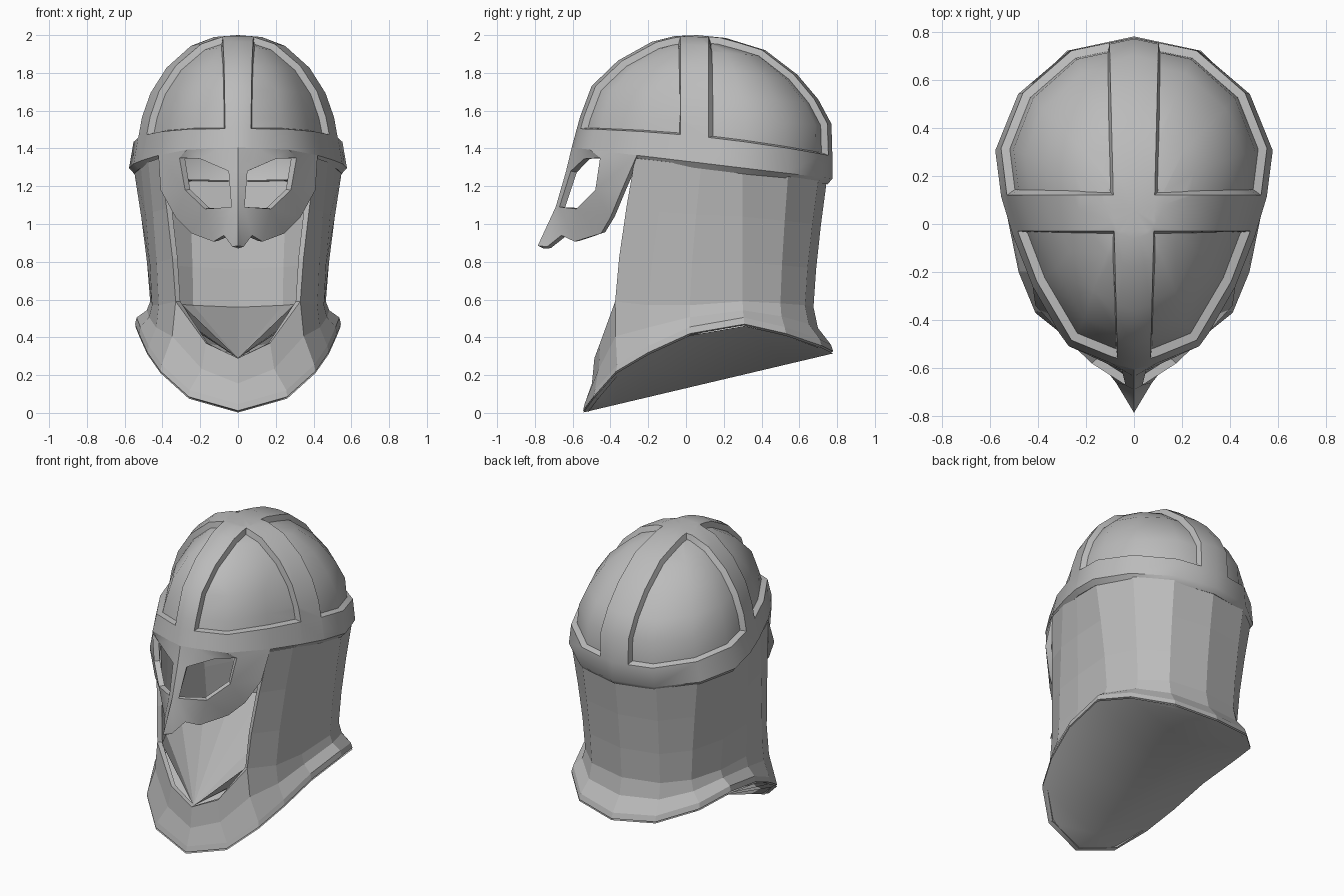
import bpy, bmesh, math
from mathutils import Vector

cube = bpy.data.objects.get("Cube")
if cube:
    bpy.data.objects.remove(cube, do_unlink=True)

steel = bpy.data.materials.new("steel_grey")
steel.use_nodes = True
steel.diffuse_color = (0.5, 0.5, 0.5, 1)
steel.node_tree.nodes["Principled BSDF"].inputs["Base Color"].default_value = steel.diffuse_color


def add_object(name, bm, mirror=False, thickness=0, smooth_angle=None):
    """Turn a bmesh into a finished object with its modifiers and shading."""
    mesh = bpy.data.meshes.new(name)
    bm.to_mesh(mesh)
    bm.free()
    mesh.materials.append(steel)
    obj = bpy.data.objects.new(name, mesh)
    bpy.context.collection.objects.link(obj)
    if mirror:
        modifier = obj.modifiers.new("mirror", "MIRROR")
        modifier.merge_threshold = 0.002
    if thickness:
        modifier = obj.modifiers.new("thickness", "SOLIDIFY")
        modifier.thickness = thickness
        modifier.offset = -1
    if smooth_angle:
        # Apply the modifiers first so that the new wall edges stay sharp
        bpy.ops.object.select_all(action="DESELECT")
        obj.select_set(True)
        bpy.context.view_layer.objects.active = obj
        bpy.ops.object.convert(target="MESH")
        bpy.ops.object.shade_smooth_by_angle(angle=math.radians(smooth_angle))


def face_outward(bm, direction):
    """Make all faces agree, then point them away from the inside."""
    bmesh.ops.recalc_face_normals(bm, faces=bm.faces[:])
    bm.normal_update()
    if sum(f.normal.dot(direction(f.calc_center_median())) * f.calc_area() for f in bm.faces) < 0:
        bmesh.ops.reverse_faces(bm, faces=bm.faces[:])
    bm.normal_update()


# Skull cap outline: position from front to back, and relative half width
OUTLINE = [(0, 0), (.02, .17), (.07, .47), (.25, .73), (.4, .87),
           (.52, .957), (.66, 1), (.83, .835), (.96, .47), (1, 0)]
# Tilted rings: front y, front z, back y, back z, half width, upward bow at the sides
RINGS = [(-.57, 1.385, .715, 1.225, .515, 0), (-.585, 1.375, .75, 1.21, .55, 0),
         (-.605, 1.405, .775, 1.24, .577, 0), (-.578, 1.505, .775, 1.36, .553, .028),
         (-.56, 1.57, .77, 1.53, .535, .015), (-.5, 1.73, .7, 1.66, .485, 0),
         (-.36, 1.865, .59, 1.79, .4, 0), (-.18, 1.965, .42, 1.92, .265, 0),
         (-.06, 1.995, .21, 1.985, .13, 0)]
APEX = (0, .06, 2)
BAND_LOW, BAND_TOP = RINGS[2], RINGS[3]


def ring_point(ring, t, w):
    front_y, front_z, back_y, back_z, half, bow = ring
    return Vector((w * half, front_y + t * (back_y - front_y),
                   front_z + t * (back_z - front_z) + bow * 4 * t * (1 - t)))


bm = bmesh.new()
loop = OUTLINE + [(t, -w) for t, w in OUTLINE[-2:0:-1]]
rows = [[bm.verts.new(ring_point(ring, t, w)) for t, w in loop] for ring in RINGS]
top = bm.verts.new(APEX)
for i in range(len(loop)):
    j = (i + 1) % len(loop)
    for low, high in zip(rows, rows[1:]):
        bm.faces.new((low[i], low[j], high[j], high[i]))
    bm.faces.new((rows[-1][i], rows[-1][j], top))
face_outward(bm, lambda c: c - Vector((0, .08, 1.3)))

# Cut along the edges of the crest band and the cross band
CREST, TAPER, CROSS_FRONT, CROSS_BACK = .083, .025, -.03, .12
cuts = [((side * CREST, 0, 0), (side, -TAPER, 0)) for side in (-1, 1)]
cuts += [((0, y, 0), (0, 1, 0)) for y in (CROSS_FRONT, CROSS_BACK)]
for point, normal in cuts:
    bmesh.ops.bisect_plane(bm, geom=bm.verts[:] + bm.edges[:] + bm.faces[:],
                           plane_co=point, plane_no=normal, dist=.0005)


def in_panel(face):
    c = face.calc_center_median()
    t = (c.y - BAND_TOP[0]) / (BAND_TOP[2] - BAND_TOP[0])
    above = c.z > ring_point(BAND_TOP, t, 0).z + .003
    return above and abs(c.x) > CREST + TAPER * c.y and not CROSS_FRONT < c.y < CROSS_BACK


# Sink the four panels between the bands
bm.normal_update()
bmesh.ops.inset_region(bm, faces=[f for f in bm.faces if in_panel(f)],
                       thickness=.014, depth=-.034, use_even_offset=True)
add_object("banded_skull_cap", bm, smooth_angle=45)

# Eye guard with nose piece: outer edge, centre line, top edge on the band, eye opening
BROW = [ring_point(BAND_LOW, t, w) for t, w in OUTLINE[:4]]
GUARD = [BROW[3], (.41, -.34, 1.18), (.33, -.4, 1.035), (.245, -.45, .95),
         (.13, -.59, .907), (.075, -.66, .94), (.03, -.735, .88), (0, -.785, .885),
         (0, -.69, 1.09), (0, -.635, 1.28), BROW[0], BROW[1],
         BROW[2], (.31, -.455, 1.35), (.2, -.54, 1.345), (.05, -.61, 1.28),
         (.035, -.67, 1.09), (.175, -.58, 1.08), (.28, -.48, 1.18)]
GUARD_FACES = [(0, 12, 13), (0, 13, 18, 1), (1, 18, 2), (2, 18, 17, 3), (3, 17, 4),
               (4, 17, 16, 5), (5, 16, 8), (5, 8, 6), (6, 8, 7), (8, 16, 15, 9),
               (9, 15, 11, 10), (15, 14, 11), (11, 14, 12), (12, 14, 13)]
bm = bmesh.new()
verts = [bm.verts.new(p) for p in GUARD]
for corners in GUARD_FACES:
    bm.faces.new([verts[i] for i in corners])
face_outward(bm, lambda c: Vector((0, -1, 0)))
add_object("eye_guard", bm, mirror=True, thickness=.035, smooth_angle=35)

# Neck curtain: matching points on the collar rim, neck base and top, front to back
RIM = [(0, -.545, .012), (.26, -.49, .085), (.41, -.37, .22), (.48, -.2, .32), (.525, .02, .42),
       (.545, .31, .47), (.47, .53, .42), (.28, .72, .355), (0, .78, .325)]
BASE = [(0, -.485, .29), (.17, -.455, .37), (.33, -.375, .59), (.42, -.2, .57), (.455, .02, .57),
        (.465, .3, .59), (.39, .5, .58), (.25, .63, .57), (0, .675, .56)]
TOP = [(.415, -.27), (.475, -.1), (.515, .08), (.55, .3), (.46, .54), (.27, .7), (0, .745)]
OPEN_COLUMNS = 2  # front columns below the face opening

bm = bmesh.new()
columns = []
for i, (rim, base) in enumerate(zip(RIM, BASE)):
    rim, base = Vector(rim), Vector(base)
    lip = Vector((rim.x * .985, rim.y * .985, rim.z + .035))
    # The hollow makes the collar flare out in a curve
    hollow = base.lerp(lip, .25)
    hollow.z = base.z + .55 * (lip.z - base.z)
    points = [rim, lip, hollow, base]
    if i >= OPEN_COLUMNS:
        x, y = TOP[i - OPEN_COLUMNS]
        top = Vector((x, y, 1.35 - .12 * (y + .28)))
        for f in (.3, .65, 1):
            p = base.lerp(top, f ** 1.35)
            p.z = base.z + f * (top.z - base.z)
            points.append(p)
    columns.append([bm.verts.new(p) for p in points])
for left, right in zip(columns, columns[1:]):
    for k in range(min(len(left), len(right)) - 1):
        bm.faces.new((left[k], right[k], right[k + 1], left[k + 1]))
face_outward(bm, lambda c: Vector((c.x, c.y - .1, 0)))
add_object("neck_curtain", bm, mirror=True, thickness=.03)

# Underside: strips from the rim to a straight keel along the middle
bm = bmesh.new()
edge = [Vector((x, y, z - .01)) for x, y, z in RIM]
front, back = edge[0], edge[-1]
keel = [front.lerp(back, (p.y - front.y) / (back.y - front.y)) for p in edge[1:-1]]
edge = [bm.verts.new(p) for p in edge]
keel = [edge[0]] + [bm.verts.new(p) for p in keel] + [edge[-1]]
for i in range(len(edge) - 1):
    bm.faces.new(list(dict.fromkeys((edge[i], edge[i + 1], keel[i + 1], keel[i]))))
face_outward(bm, lambda c: Vector((0, 0, -1)))
add_object("underside", bm, mirror=True, smooth_angle=60)

# Floor seen through the face opening: a fan from the front lip to the neck base
bm = bmesh.new()
ring = [bm.verts.new((x * .95, y * .96, z)) for x, y, z in BASE[:1] + BASE[OPEN_COLUMNS:]]
for a, b in zip(ring[1:], ring[2:]):
    bm.faces.new((ring[0], a, b))
face_outward(bm, lambda c: Vector((0, 0, 1)))
add_object("inner_floor", bm, mirror=True)
